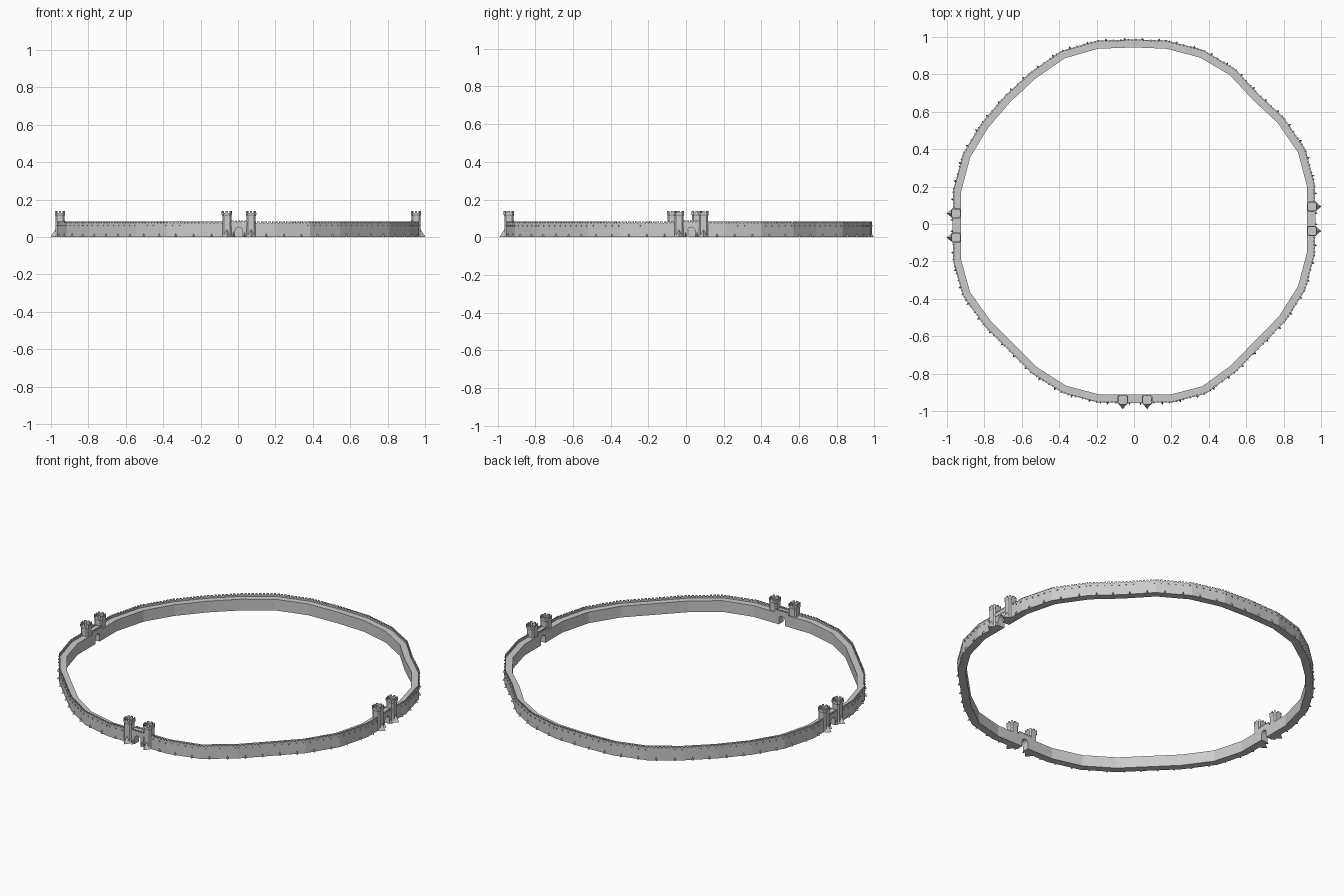
import bpy, bmesh, math
from mathutils import Vector, Matrix

if "Cube" in bpy.data.objects:
    bpy.data.objects.remove(bpy.data.objects["Cube"])

# outer outline of the wall, clockwise from above
PTS = [(-.2, .98), (0, .987), (.18, .98), (.37, .93), (.54, .83), (.67, .69), (.80, .57), (.917, .40),
       (.967, .21), (.967, -.16), (.917, -.35), (.81, -.52), (.545, -.79), (.385, -.907), (.2, -.955),
       (-.19, -.955), (-.38, -.905), (-.545, -.80), (-.80, -.545), (-.915, -.385), (-.967, -.2),
       (-.967, .18), (-.915, .375), (-.815, .54), (-.69, .685), (-.555, .81), (-.39, .925)]
PTS = [Vector(p) for p in PTS]
N = len(PTS)
# gates: centre on the outer face, outward angle
GATES = [((.005, -.955), -math.pi / 2), ((.967, .028), 0), ((-.967, -.008), math.pi)]


def finish(name, bm, fix=True):
    if fix:
        bmesh.ops.recalc_face_normals(bm, faces=bm.faces[:])
    me = bpy.data.meshes.new(name)
    bm.to_mesh(me)
    bm.free()
    ob = bpy.data.objects.new(name, me)
    bpy.context.collection.objects.link(ob)
    return ob


def frame(p, ang):
    """Local frame: x points outward, y along the wall."""
    return Matrix.Translation((p[0], p[1], 0)) @ Matrix.Rotation(ang, 4, 'Z')


def box(bm, m, lo, hi):
    lo, hi = Vector(lo), Vector(hi)
    s = Matrix.Diagonal((*(hi - lo), 1))
    bmesh.ops.create_cube(bm, size=1, matrix=m @ Matrix.Translation((lo + hi) / 2) @ s)


def spur(bm, m, y, w, d, h, x=0):
    """Half pyramid leaning on the wall foot."""
    a, b, c, e = [bm.verts.new(m @ Vector(v)) for v in
                  ((x - .004, y - w, 0), (x - .004, y + w, 0), (x + d, y, 0), (x - .004, y, h))]
    for f in ((a, b, c), (a, c, e), (c, b, e), (b, a, e)):
        bm.faces.new(f)


def rings(bm, loops, closed=False):
    vs = [[bm.verts.new(p) for p in lp] for lp in loops]
    n = len(vs[0])
    for i in range(len(vs) if closed else len(vs) - 1):
        a, b = vs[i], vs[(i + 1) % len(vs)]
        for j in range(n):
            bm.faces.new((a[j], a[(j + 1) % n], b[(j + 1) % n], b[j]))
    if not closed:
        bm.faces.new(vs[0])
        bm.faces.new(vs[-1])


# curtain wall: profile swept round the outline with mitred corners
PROFILE = [(0, 0), (0, .083 - .008), (-.007, .075), (-.007, .067), (-.043, .067), (-.043, 0)]
bm = bmesh.new()
loops = []
for i, p in enumerate(PTS):
    d0 = (p - PTS[i - 1]).normalized()
    d1 = (PTS[(i + 1) % N] - p).normalized()
    n0, n1 = Vector((-d0.y, d0.x)), Vector((-d1.y, d1.x))
    m = (n0 + n1) / (1 + n0.dot(n1))
    loops.append([(*(p + m * o), z) for o, z in PROFILE])
rings(bm, loops, True)
wall = finish("curtain_wall", bm)

# arched passages
bm = bmesh.new()
arch = [(-.02, -.01), (.02, -.01)] + [(.02 * math.cos(t * math.pi / 8), .033 + .02 * math.sin(t * math.pi / 8))
                                      for t in range(9)]
for p, a in GATES:
    m = frame(p, a)
    rings(bm, [[m @ Vector((x, y, z)) for y, z in arch] for x in (-.08, .05)])
cutter = finish("arch_cutter", bm)
cutter.hide_render = True
mod = wall.modifiers.new("arches", 'BOOLEAN')
mod.operation, mod.object, mod.solver = 'DIFFERENCE', cutter, 'EXACT'
bpy.context.view_layer.update()
dg = bpy.context.evaluated_depsgraph_get()
cut = bpy.data.meshes.new_from_object(wall.evaluated_get(dg))
wall.modifiers.clear()
wall.data = cut
bpy.data.objects.remove(cutter)

# merlons, drain corbels and foot spurs along each straight
mer, cor, spu = bmesh.new(), bmesh.new(), bmesh.new()
for i, p in enumerate(PTS):
    q = PTS[(i + 1) % N]
    d = q - p
    L = d.length
    ang = math.atan2(d.x, -d.y)
    ang = math.atan2(d.y, d.x) + math.pi / 2

    def near_gate(c, r):
        return any((c - Vector(g)).length < r for g, _ in GATES)

    k = max(1, round(L / .02))
    for j in range(k):
        c = p + d * (j + .5) / k
        m = frame(c, ang)
        box(mer, m, (-.007, -.006, .075), (0, .006, .083))
        if j % 2 == 0 and not near_gate(c, .1):
            box(cor, m, (-.002, -.003, .058), (.004, .003, .065))
    k = max(1, round(L / .1))
    for j in range(k):
        c = p + d * (j + .5) / k
        if not near_gate(c, .11):
            spur(spu, frame(c, ang), 0, .009, .012, .026)
finish("wall_merlons", mer)
finish("wall_corbels", cor)
finish("wall_spurs", spu)


def octa(m, cx, cy, s, z, hx=.024, hy=.024, ch=.008):
    """Square with cut corners."""
    pts = []
    for sx, sy, first in ((1, 1, 0), (-1, 1, 1), (-1, -1, 0), (1, -1, 1)):
        pair = [(sx * hx, sy * (hy - ch)), (sx * (hx - ch), sy * hy)]
        pts += pair[::-1] if first else pair
    return [m @ Vector((cx + s * x, cy + s * y, z)) for x, y in pts]


# gatehouses: two towers, raised gate block, large spurs
tw, tm, gb, gs = (bmesh.new() for _ in range(4))
for p, a in GATES:
    m = frame(p, a)
    for side in (-1, 1):
        cy, cx = side * .065, -.015
        rings(tw, [octa(m, cx, cy, s, z) for s, z in
                   ((1, 0), (1, .112), (1.15, .12), (1.15, .13), (.9, .13), (.9, .118))])
        for k in range(8):
            mm = m @ Matrix.Translation((cx, cy, 0)) @ Matrix.Rotation(k * math.pi / 4, 4, 'Z')
            r = .0275 if k % 2 == 0 else .0315
            box(tm, mm, (r - .006, -.006, .13), (r, .006, .14))
        spur(gs, m, cy, .024, .026, .048, .009)
        spur(gs, m, side * .03, .008, .016, .035)
    box(gb, m, (-.043, -.045, .06), (.003, .045, .08))
    for j in range(5):
        y = (j - 2) * .017
        box(gb, m, (-.004, y - .005, .08), (.003, y + .005, .088))
        box(gb, m, (-.043, y - .005, .08), (-.037, y + .005, .088))
finish("gate_towers", tw)
finish("tower_merlons", tm)
finish("gate_blocks", gb)
finish("gate_spurs", gs)
